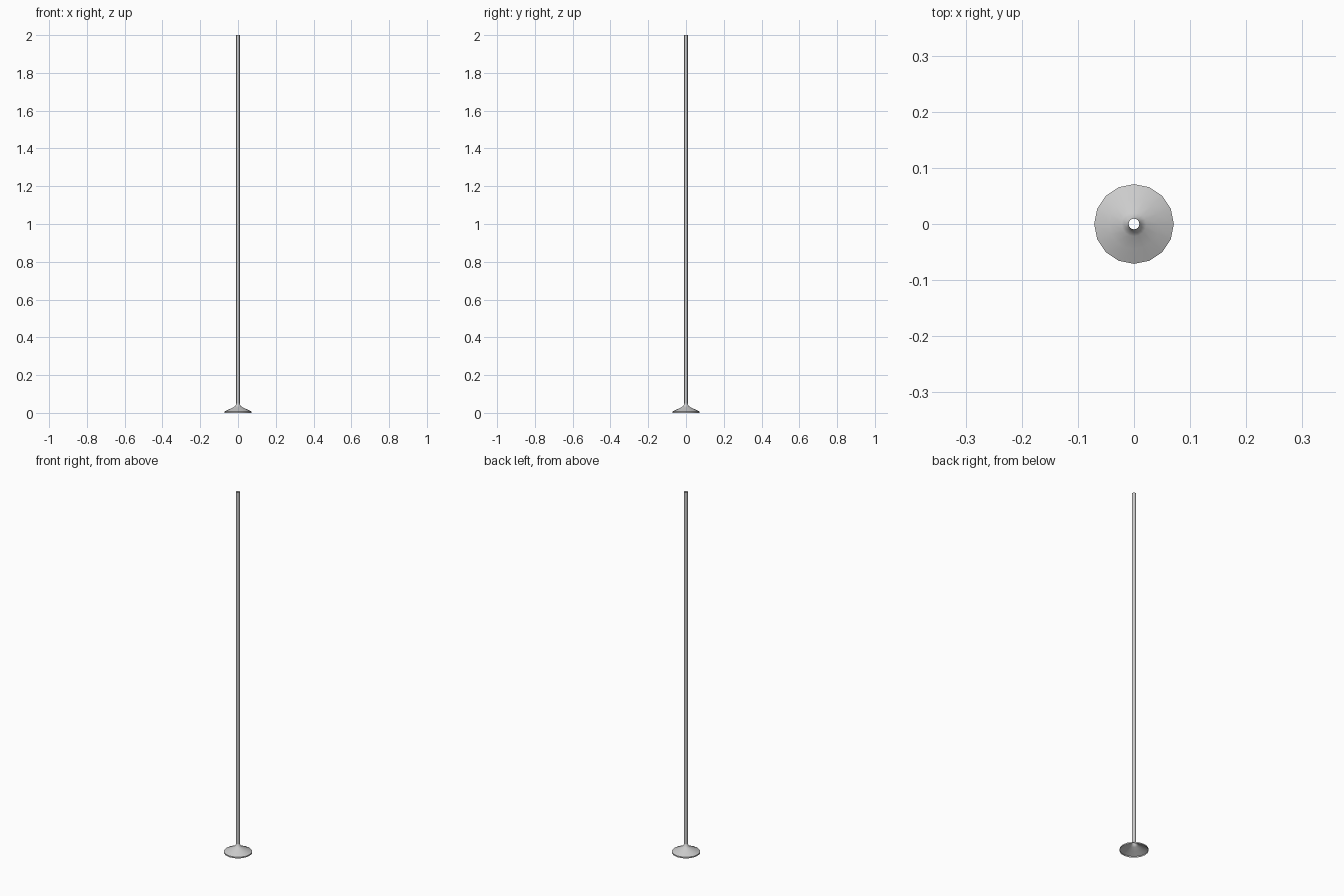
import bpy, bmesh, math

if "Cube" in bpy.data.objects:
    bpy.data.objects.remove(bpy.data.objects["Cube"])

SIDES = 16


def lathe(name, profile):
    """Spin an open (radius, z) profile around the z axis."""
    bm = bmesh.new()
    rings = [[bm.verts.new((r * math.cos(2 * math.pi * i / SIDES),
                            r * math.sin(2 * math.pi * i / SIDES), z))
              for i in range(SIDES)] for r, z in profile]
    for a, b in zip(rings, rings[1:]):
        for i in range(SIDES):
            j = (i + 1) % SIDES
            bm.faces.new((a[i], a[j], b[j], b[i]))
    mesh = bpy.data.meshes.new(name)
    bm.to_mesh(mesh)
    bm.free()
    obj = bpy.data.objects.new(name, mesh)
    bpy.context.collection.objects.link(obj)
    bpy.ops.object.select_all(action='DESELECT')
    bpy.context.view_layer.objects.active = obj
    obj.select_set(True)
    bpy.ops.object.shade_smooth_by_angle(angle=math.radians(40))
    return obj


# Flared foot, open underneath, with a short rim and a curved neck
lathe("flared_base", [(0.071, 0), (0.071, 0.007), (0.045, 0.02), (0.022, 0.031),
                      (0.014, 0.037), (0.0095, 0.05)])

# Long thin hollow pole, open at the top
lathe("pole", [(0.0095, 0.05), (0.0095, 2.0)])
